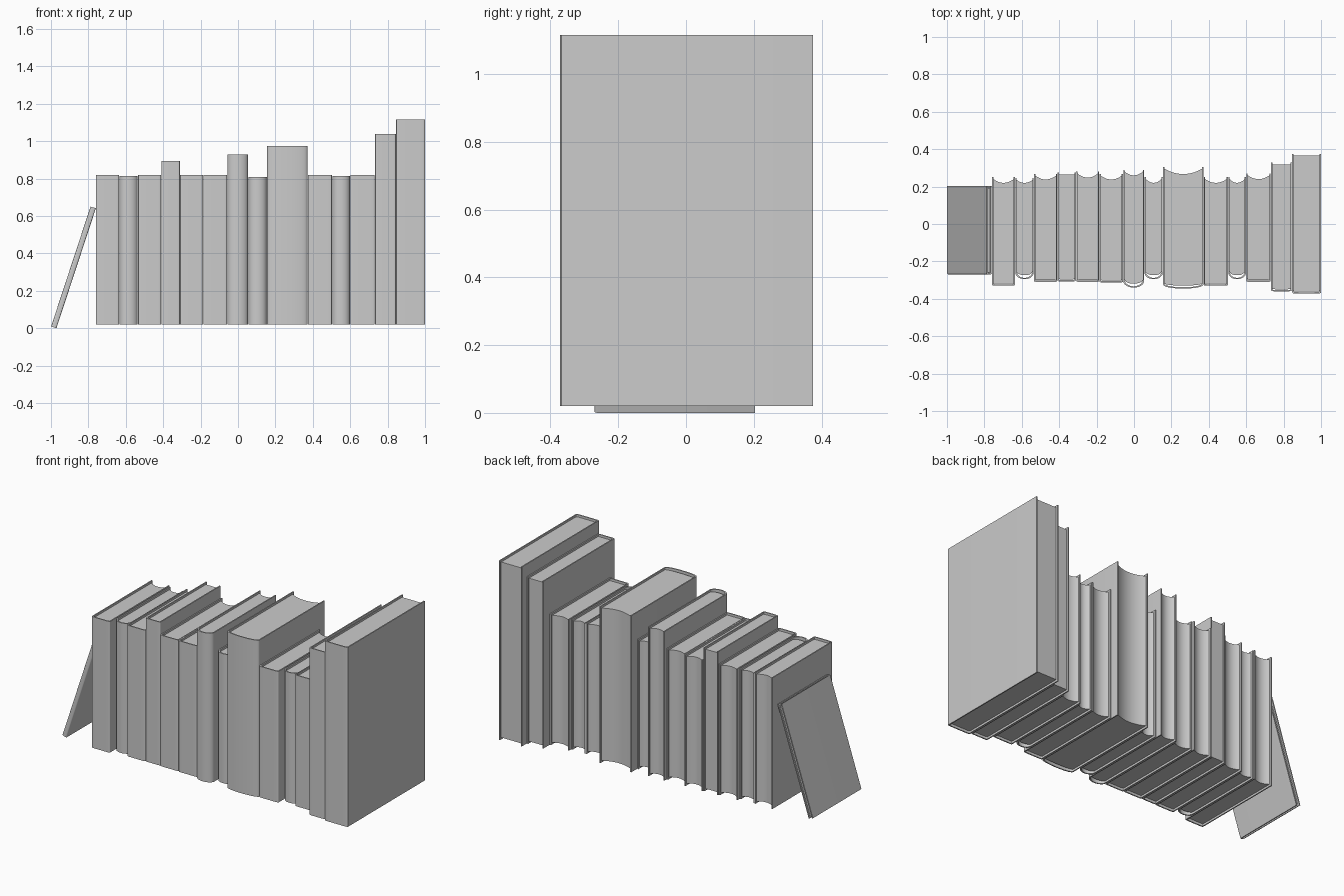
import bpy, bmesh
from math import sin, cos, pi, radians

if "Cube" in bpy.data.objects:
    bpy.data.objects.remove(bpy.data.objects["Cube"])

T = 0.007      # cover board thickness
INSET = 0.012  # pages sit below the cover edges
N = 18         # spine segments


def spine(hw, y_front, bulge, power):
    """Spine curve from left to right: elliptical or nearly flat with round corners."""
    pts = []
    for i in range(N + 1):
        a = pi * i / N
        c, s = cos(a), max(sin(a), 0)
        x = -hw * (1 if c > 0 else -1) * abs(c) ** (2 / power)
        pts.append((x, y_front + bulge * (1 - s ** (2 / power))))
    return pts


def finish(name, bm):
    bmesh.ops.recalc_face_normals(bm, faces=bm.faces)
    me = bpy.data.meshes.new(name)
    bm.to_mesh(me)
    bm.free()
    ob = bpy.data.objects.new(name, me)
    bpy.context.collection.objects.link(ob)
    return ob


def cover(name, hw, y0, y1, h, bulge, power):
    """U-shaped shell open at the fore edge."""
    outer = [(-hw, y1)] + spine(hw, y0, bulge, power) + [(hw, y1)]
    inner = [(-hw + T, y1)] + spine(hw - T, y0 + T, bulge, power) + [(hw - T, y1)]
    bm = bmesh.new()
    rings = [[bm.verts.new((x, y, z)) for x, y in loop]
             for loop, z in ((outer, 0), (outer, h), (inner, h), (inner, 0))]
    for k in range(4):
        a, b = rings[k], rings[(k + 1) % 4]
        for i in range(len(a) - 1):
            bm.faces.new((a[i], a[i + 1], b[i + 1], b[i]))
    for i in (0, -1):
        bm.faces.new([r[i] for r in rings])
    return finish(name, bm)


def pages(name, hw, y0, y1, h, bulge, power, hollow):
    """Page block with a concave fore edge."""
    w = hw - T
    loop = spine(w, y0 + T + bulge * 0.4, bulge * 0.6, power)
    for i in range(11):
        u = 1 - i / 5
        loop.append((w * u, y1 - 0.01 - hollow * (1 - u * u)))
    bm = bmesh.new()
    f = bm.faces.new([bm.verts.new((x, y, INSET)) for x, y in loop])
    ext = bmesh.ops.extrude_face_region(bm, geom=[f])
    vs = [v for v in ext["geom"] if isinstance(v, bmesh.types.BMVert)]
    bmesh.ops.translate(bm, verts=vs, vec=(0, 0, h - 2 * INSET))
    if f.is_valid is False or len(bm.faces) < len(loop) + 2:
        bm.faces.new([v for v in bm.verts if v not in vs])
    return finish(name, bm)


def book(label, x0, x1, y0, y1, z0, z1, bulge=0.01, power=5, hollow=0.02):
    hw = (x1 - x0) / 2 - 0.001
    parts = (cover(label + "_cover", hw, y0, y1, z1 - z0, bulge, power),
             pages(label + "_pages", hw, y0, y1, z1 - z0, bulge, power, hollow))
    for ob in parts:
        ob.location = ((x0 + x1) / 2, 0, z0)
    return parts


ROUND = (0.035, 2)
WIDE = (0.022, 2.2)
FLAT = (0.01, 6)
# upright row: x0, x1, y front, y back, top, spine type, fore-edge hollow
ROW = [
    (-0.76, -0.635, -0.33, 0.25, 0.82, FLAT, 0.02),
    (-0.635, -0.535, -0.295, 0.245, 0.815, ROUND, 0.015),
    (-0.535, -0.41, -0.31, 0.268, 0.82, FLAT, 0.02),
    (-0.41, -0.31, -0.307, 0.275, 0.895, FLAT, 0.0),
    (-0.31, -0.185, -0.31, 0.28, 0.82, FLAT, 0.022),
    (-0.185, -0.058, -0.313, 0.268, 0.82, FLAT, 0.02),
    (-0.058, 0.055, -0.34, 0.29, 0.93, ROUND, 0.02),
    (0.055, 0.155, -0.295, 0.25, 0.81, ROUND, 0.02),
    (0.155, 0.372, -0.345, 0.305, 0.975, WIDE, 0.028),
    (0.372, 0.503, -0.33, 0.25, 0.82, FLAT, 0.02),
    (0.503, 0.6, -0.295, 0.25, 0.815, ROUND, 0.02),
    (0.6, 0.732, -0.31, 0.27, 0.82, FLAT, 0.02),
    (0.732, 0.845, -0.36, 0.328, 1.04, FLAT, 0.0),
    (0.845, 1.0, -0.372, 0.375, 1.115, FLAT, 0.0),
]
for n, (x0, x1, y0, y1, top, (b, p), hollow) in enumerate(ROW, 1):
    book(f"book_{n:02d}", x0, x1, y0, y1, 0.02, top, b, p, hollow)

# thin book leaning against the row
for ob in book("leaning_book", -0.016, 0.016, -0.27, 0.203, 0, 0.675, 0.01, 3, 0.0):
    ob.location = (-0.985, 0, 0.005)
    ob.rotation_euler = (0, radians(18.2), 0)

# smooth the rounded spines
for ob in bpy.context.collection.objects:
    ob.select_set(True)
    bpy.context.view_layer.objects.active = ob
bpy.ops.object.shade_smooth_by_angle(angle=radians(35))
